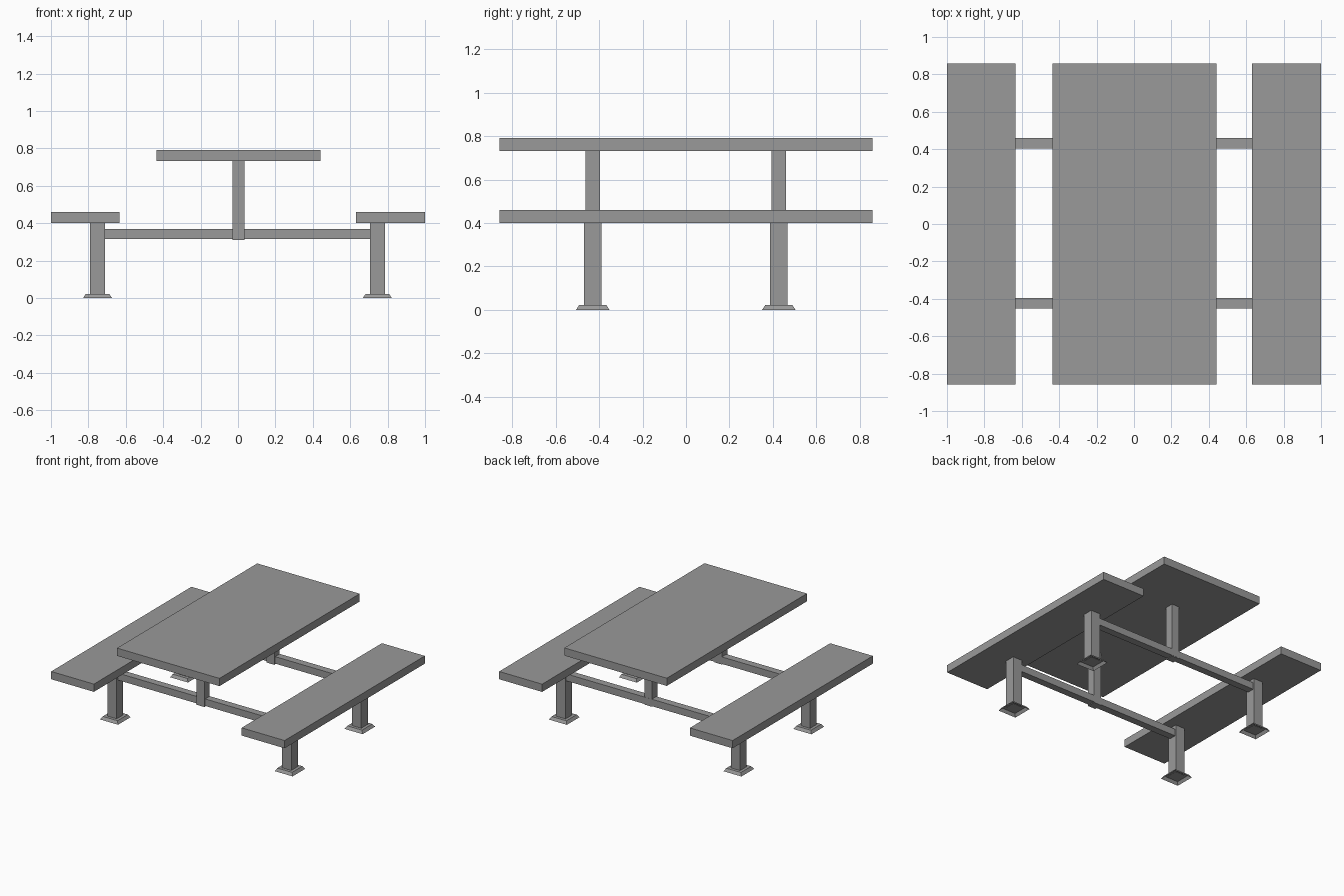
import bpy
import bmesh

cube = bpy.data.objects.get("Cube")
if cube:
    bpy.data.objects.remove(cube, do_unlink=True)

GREY = (0.32, 0.32, 0.32, 1.0)
metal = bpy.data.materials.new("grey metal")
metal.use_nodes = True
metal.diffuse_color = GREY
metal.node_tree.nodes["Principled BSDF"].inputs["Base Color"].default_value = GREY


def finish(name, bm):
    mesh = bpy.data.meshes.new(name)
    bm.normal_update()
    bm.to_mesh(mesh)
    bm.free()
    mesh.materials.append(metal)
    obj = bpy.data.objects.new(name, mesh)
    bpy.context.collection.objects.link(obj)
    return obj


def box(name, x, y, z):
    """Box from (low, high) ranges on each axis."""
    bm = bmesh.new()
    bmesh.ops.create_cube(bm, size=1)
    for v in bm.verts:
        v.co = [r[0] if c < 0 else r[1] for c, r in zip(v.co, (x, y, z))]
    return finish(name, bm)


def foot(name, x, y, base=0.077, top=0.063, height=0.022):
    """Flared foot plate, open underneath."""
    bm = bmesh.new()
    bmesh.ops.create_cube(bm, size=2)
    for v in bm.verts:
        r = top if v.co.z > 0 else base
        v.co = (x + v.co.x * r, y + v.co.y * r, height if v.co.z > 0 else 0)
    underside = [f for f in bm.faces if f.calc_center_median().z < 0.001]
    bmesh.ops.delete(bm, geom=underside, context="FACES_ONLY")
    return finish(name, bm)


# Table top and benches
LENGTH = (-0.858, 0.858)
box("table_top", (-0.436, 0.442), LENGTH, (0.732, 0.792))
box("left_bench", (0.632, 1.0), LENGTH, (0.4, 0.46))
box("right_bench", (-1.0, -0.634), LENGTH, (0.4, 0.46))

# Two matching frames
for end, y, rail_y in (("front", -0.429, -0.424), ("back", 0.427, 0.433)):
    box(end + "_post", (-0.03, 0.035), (y - 0.033, y + 0.033), (0.31, 0.732))
    box(end + "_rail", (-0.711, 0.706), (rail_y - 0.028, rail_y + 0.028), (0.315, 0.369))
    for side, x in (("left", 0.745), ("right", -0.751)):
        box(f"{end}_{side}_leg", (x - 0.04, x + 0.04), (y - 0.04, y + 0.04), (0.02, 0.4))
        foot(f"{end}_{side}_foot", x, y)
